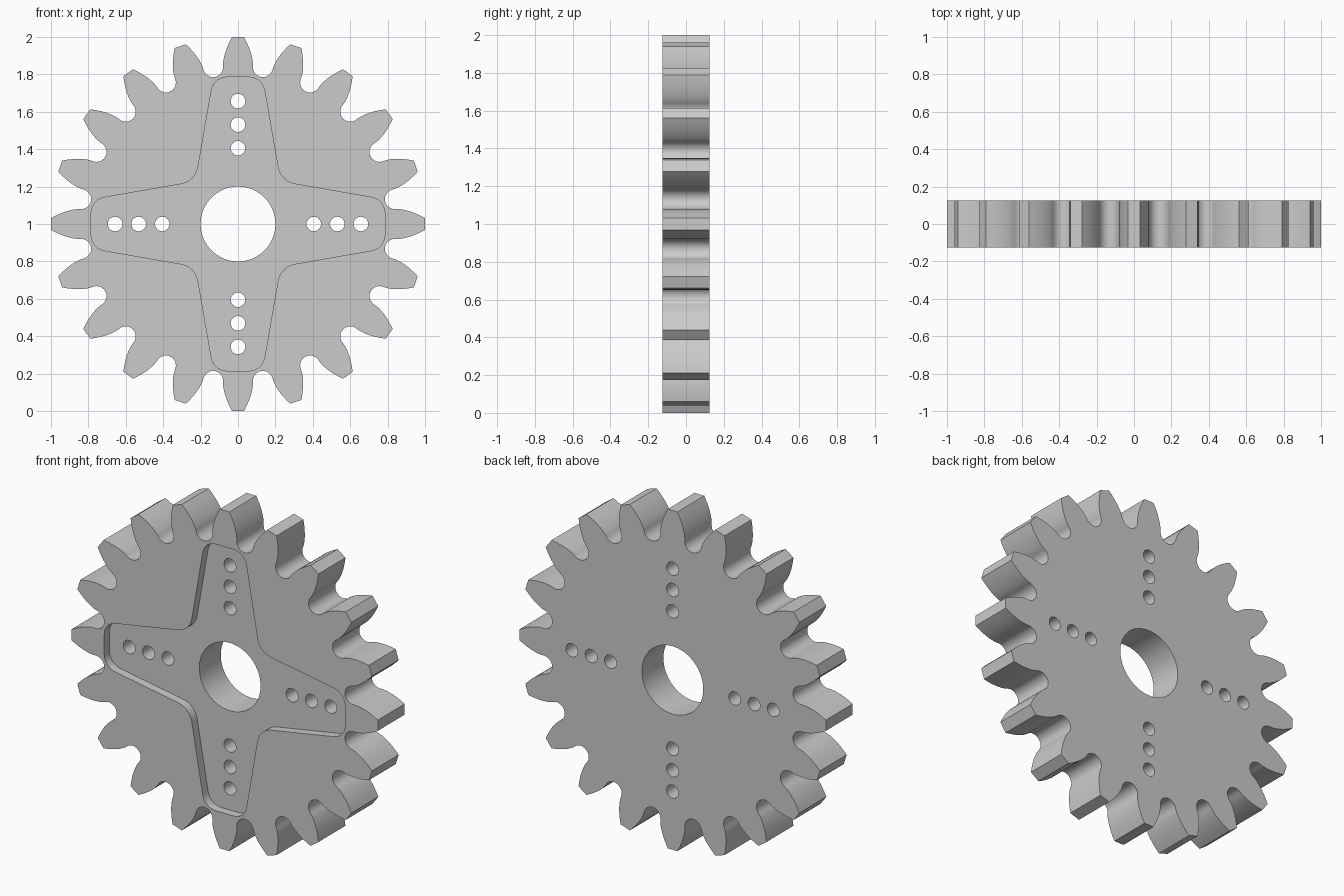
import bpy, bmesh
from math import sin, cos, tan, acos, pi, radians
from mathutils import Vector

old = bpy.data.objects.get("Cube")
if old:
    bpy.data.objects.remove(old, do_unlink=True)

TEETH, HALF = 20, 0.125
MODULE = 2 / (TEETH + 2)
PITCH_R = MODULE * TEETH / 2
BASE_R = PITCH_R * cos(radians(20))
ROOT_R = PITCH_R - 1.25 * MODULE
POCKET_DEPTH = 0.05

grey = bpy.data.materials.new("plain grey")
grey.use_nodes = True
colour = (0.6, 0.6, 0.6, 1)
grey.diffuse_color = colour
grey.node_tree.nodes["Principled BSDF"].inputs["Base Color"].default_value = colour


def polar(r, a):
    return Vector((r * cos(a), r * sin(a)))


def turn(p, a):
    return Vector((p.x * cos(a) - p.y * sin(a), p.x * sin(a) + p.y * cos(a)))


def prism(name, loops, y0, y1):
    """Extrude closed outlines from y0 to y1, standing in the xz plane."""
    bm = bmesh.new()
    for loop in loops:
        face = bm.faces.new([bm.verts.new((p.x, y0, p.y + 1)) for p in loop])
        grown = bmesh.ops.extrude_face_region(bm, geom=[face])["geom"]
        verts = [v for v in grown if isinstance(v, bmesh.types.BMVert)]
        bmesh.ops.translate(bm, verts=verts, vec=(0, y1 - y0, 0))
    bmesh.ops.recalc_face_normals(bm, faces=bm.faces)
    mesh = bpy.data.meshes.new(name)
    bm.to_mesh(mesh)
    bm.free()
    mesh.materials.append(grey)
    obj = bpy.data.objects.new(name, mesh)
    bpy.context.collection.objects.link(obj)
    return obj


def circle(centre, r, n):
    return [centre + polar(r, 2 * pi * i / n) for i in range(n)]


def involute(r):
    a = acos(min(1, BASE_R / r))
    return tan(a) - a


def tooth_outline():
    """One tooth about the +x axis, then the round valley after it."""
    def half_angle(r):
        return pi / (2 * TEETH) + involute(radians(20) and PITCH_R) - involute(r)
    steps = 8
    radii = [BASE_R + (1 - BASE_R) * (i / steps) ** 1.5 for i in range(steps + 1)]
    pts = [polar(r, -half_angle(r)) for r in radii]
    pts += [polar(r, half_angle(r)) for r in reversed(radii)]
    # Valley arc between the feet of neighbouring flanks
    start = pts[-1]
    end = turn(pts[0], 2 * pi / TEETH)
    mid = (start + end) / 2
    out = mid.normalized()
    across = (end - start) / 2
    depth = mid.length - ROOT_R
    for i in range(1, 12):
        a = pi * i / 12
        pts.append(mid - across * cos(a) - out * depth * sin(a))
    return pts


def rounded(corners, radii, n=10):
    """Replace every corner of a polygon by a tangent arc."""
    pts = []
    for i, (c, r) in enumerate(zip(corners, radii)):
        u = (corners[i - 1] - c).normalized()
        v = (corners[(i + 1) % len(corners)] - c).normalized()
        half = u.angle(v) / 2
        centre = c + (u + v).normalized() * r / sin(half)
        a, b = c + u * r / tan(half) - centre, c + v * r / tan(half) - centre
        sweep = a.angle(b)
        for k in range(n + 1):
            t = k / n
            pts.append(centre + (a * sin((1 - t) * sweep) + b * sin(t * sweep)) / sin(sweep))
    return pts


# Toothed body
tooth = tooth_outline()
outline = [turn(p, 2 * pi * k / TEETH) for k in range(TEETH) for p in tooth]
gear = prism("gear_body", [outline], -HALF, HALF)

# Four-armed pocket in the front face
arm = [Vector((0.785, -0.13)), Vector((0.785, 0.13)), Vector((0.227, 0.227))]
corners = [turn(p, k * pi / 2) for k in range(4) for p in arm]
cross = rounded(corners, [0.085, 0.085, 0.11] * 4)
pocket = prism("pocket_cutter", [cross], -HALF - 0.1, -HALF + POCKET_DEPTH)

# Shaft bore and three bolt holes along each arm
holes = [circle(Vector((0, 0)), 0.2, 64)]
for k in range(4):
    for r in (0.405, 0.531, 0.657):
        holes.append(circle(polar(r, k * pi / 2), 0.039, 32))
bores = prism("hole_cutter", holes, -HALF - 0.1, HALF + 0.1)

# Cut the body, then drop the cutters
bpy.context.view_layer.objects.active = gear
for cutter in (pocket, bores):
    cutter.hide_render = True
    mod = gear.modifiers.new(cutter.name, "BOOLEAN")
    mod.operation, mod.solver, mod.object = "DIFFERENCE", "EXACT", cutter
    bpy.ops.object.modifier_apply(modifier=mod.name)
    bpy.data.objects.remove(cutter, do_unlink=True)

# Smooth flanks and bores with crisp rims
bpy.ops.object.select_all(action="DESELECT")
gear.select_set(True)
bpy.ops.object.shade_smooth_by_angle(angle=radians(30))
